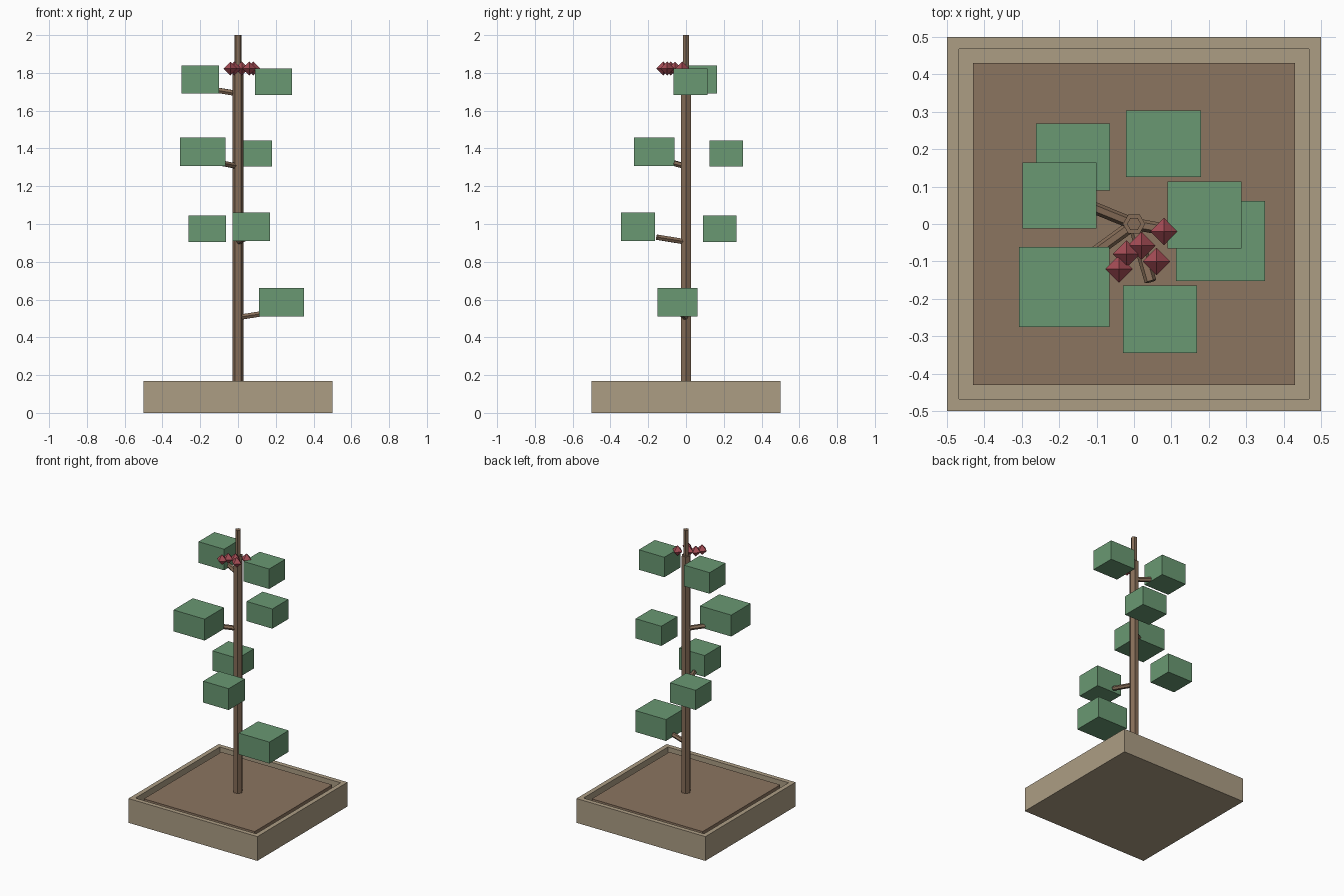
import bpy
import bmesh
from math import radians, cos, sin
from mathutils import Matrix, Vector

cube = bpy.data.objects.get("Cube")
if cube:
    bpy.data.objects.remove(cube, do_unlink=True)


def material(name, r, g, b):
    # 0-255 display values converted to linear
    color = [(c / 255) ** 2.2 for c in (r, g, b)] + [1]
    mat = bpy.data.materials.new(name)
    mat.use_nodes = True
    mat.diffuse_color = color
    node = next(n for n in mat.node_tree.nodes if n.type == 'BSDF_PRINCIPLED')
    node.inputs["Base Color"].default_value = color
    return mat


STONE = material("planter_tan", 171, 156, 131)
SOIL = material("soil_brown", 138, 116, 96)
BARK = material("bark_brown", 132, 108, 88)
LEAF = material("leaf_green", 105, 151, 114)
BERRY = material("berry_red", 164, 78, 86)


def finish(bm, name, mat):
    bmesh.ops.recalc_face_normals(bm, faces=bm.faces)
    mesh = bpy.data.meshes.new(name)
    bm.to_mesh(mesh)
    bm.free()
    mesh.materials.append(mat)
    obj = bpy.data.objects.new(name, mesh)
    bpy.context.collection.objects.link(obj)
    return obj


def box_mesh(center, size):
    bm = bmesh.new()
    bmesh.ops.create_cube(bm, size=1,
                          matrix=Matrix.Translation(center) @ Matrix.Diagonal((*size, 1)))
    return bm


def rod(name, start, end, r1, r2, mat):
    # six-sided rod between two points
    start, end = Vector(start), Vector(end)
    axis = end - start
    place = (Matrix.Translation((start + end) / 2)
             @ axis.to_track_quat('Z', 'Y').to_matrix().to_4x4()
             @ Matrix.Rotation(radians(30), 4, 'Z'))
    bm = bmesh.new()
    bmesh.ops.create_cone(bm, cap_ends=True, segments=6, radius1=r1, radius2=r2,
                          depth=axis.length, matrix=place)
    finish(bm, name, mat)


# Square planter with a recessed inside
bm = box_mesh((0, 0, 0.085), (1, 1, 0.17))
bm.faces.ensure_lookup_table()
top = max(bm.faces, key=lambda f: f.calc_center_median().z)
bmesh.ops.inset_region(bm, faces=[top], thickness=0.045)
inner = bmesh.ops.extrude_face_region(bm, geom=[top])
verts = [g for g in inner["geom"] if isinstance(g, bmesh.types.BMVert)]
bmesh.ops.translate(bm, verts=verts, vec=(0, 0, -0.12))
if top.is_valid:
    bm.faces.remove(top)
finish(bm, "planter", STONE)

# Soil block standing slightly clear of the planter walls
finish(box_mesh((0, 0, 0.105), (0.86, 0.86, 0.11)), "soil", SOIL)

# Trunk and thinner top shoot
rod("trunk", (0, 0, 0.15), (0, 0, 1.82), 0.03, 0.03, BARK)
rod("top_shoot", (0, 0, 1.8), (0, 0, 2), 0.019, 0.019, BARK)

# Branches: height and compass angle
for i, (z, angle) in enumerate([(0.505, -10), (0.905, -74), (1.305, 216), (1.69, 158)]):
    a = radians(angle)
    rod(f"branch_{i + 1}", (0, 0, z), (0.16 * cos(a), 0.16 * sin(a), z + 0.025),
        0.016, 0.016, BARK)

# Leaf blocks: centre and size
leaves = [
    ((0.231, -0.045, 0.585), (0.238, 0.214, 0.15)),
    ((0.07, -0.255, 0.985), (0.198, 0.18, 0.15)),
    ((-0.163, 0.179, 0.975), (0.198, 0.178, 0.138)),
    ((-0.187, -0.168, 1.383), (0.242, 0.214, 0.15)),
    ((0.079, 0.214, 1.373), (0.2, 0.178, 0.138)),
    ((-0.199, 0.076, 1.765), (0.198, 0.176, 0.148)),
    ((0.188, 0.024, 1.754), (0.198, 0.178, 0.14)),
]
for i, (center, size) in enumerate(leaves):
    finish(box_mesh(center, size), f"leaf_block_{i + 1}", LEAF)

# Eight-sided berries
spots = [(0.08, -0.02), (0.02, -0.058), (-0.02, -0.08), (0.06, -0.1), (-0.04, -0.12)]
for i, (x, y) in enumerate(spots):
    bm = bmesh.new()
    for axis in range(3):
        for side in (-1, 1):
            p = Vector((x, y, 1.823))
            p[axis] += side * 0.037
            bm.verts.new(p)
    bmesh.ops.convex_hull(bm, input=bm.verts)
    finish(bm, f"berry_{i + 1}", BERRY)
